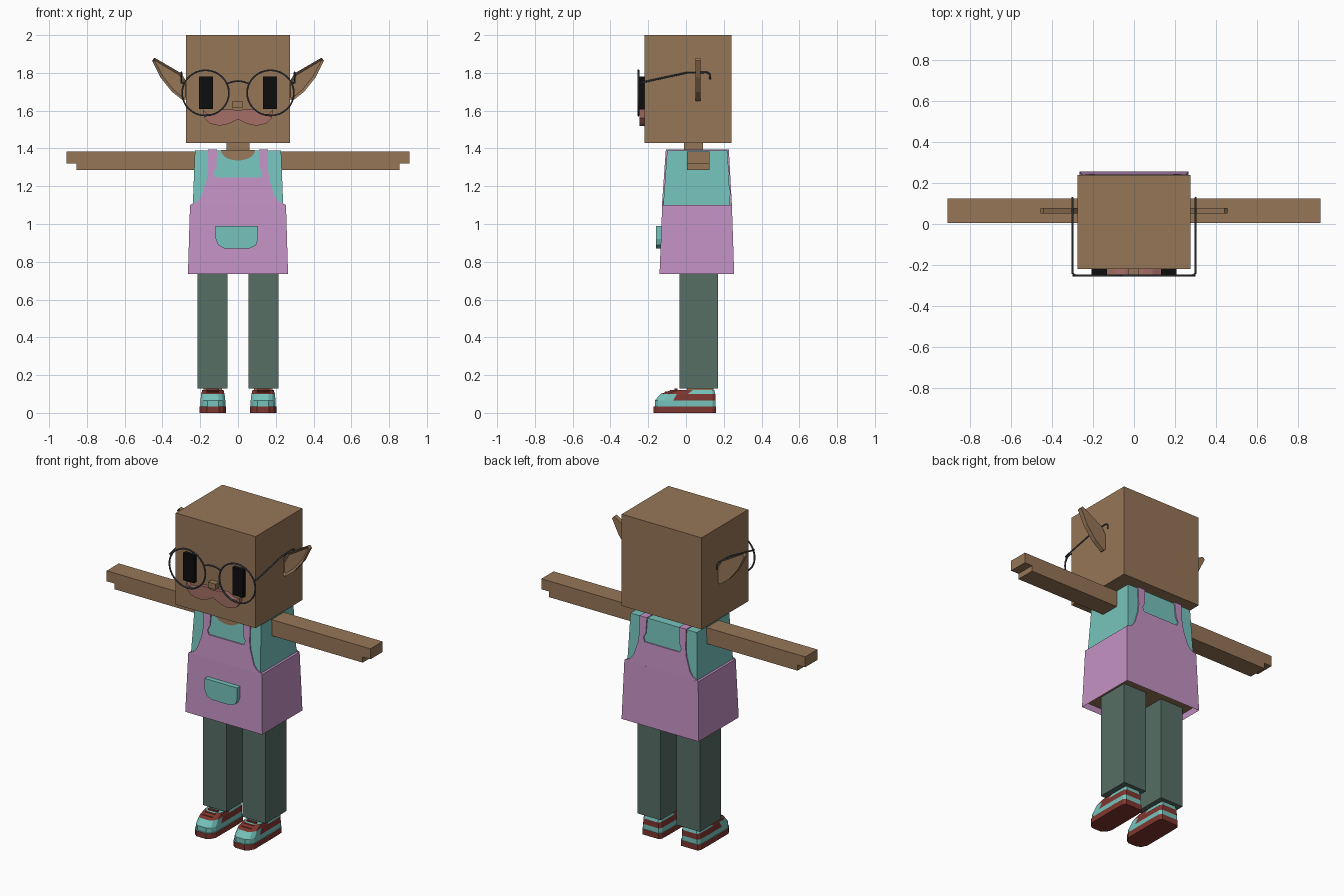
import bpy, bmesh, math
from mathutils import Vector

cube = bpy.data.objects.get("Cube")
if cube:
    bpy.data.objects.remove(cube, do_unlink=True)


def material(name, code):
    def linear(c):
        return c / 12.92 if c <= 0.04045 else ((c + 0.055) / 1.055) ** 2.4
    col = [linear(int(code[i:i + 2], 16) / 255) for i in range(0, len(code), 2)] + [1.0]
    m = bpy.data.materials.new(name)
    m.use_nodes = True
    m.diffuse_color = col
    m.node_tree.nodes["Principled BSDF"].inputs["Base Color"].default_value = col
    return m


SKIN = material("tan skin", "967657")
TEAL = material("teal cloth", "76C3BC")
PINK = material("orchid apron", "C492C4")
GREEN = material("grey green trousers", "566E65")
RED = material("brick red", "80362F")
HAIR = material("rosy moustache", "A66F67")
BLACK = material("black eyes", "0D0D0D")
STEEL = material("dark steel", "4A4F57")


def finish(name, bm, *mats):
    bmesh.ops.recalc_face_normals(bm, faces=bm.faces)
    me = bpy.data.meshes.new(name)
    bm.to_mesh(me)
    bm.free()
    for m in mats:
        me.materials.append(m)
    ob = bpy.data.objects.new(name, me)
    bpy.context.collection.objects.link(ob)
    return ob


def block(x, y, z, x2=None, y2=None):
    """Box from (min, max) ranges; x2 and y2 are the ranges at the top."""
    bm = bmesh.new()
    bmesh.ops.create_cube(bm, size=1)
    for v in bm.verts:
        top = v.co.z > 0
        xr, yr = (x2 or x, y2 or y) if top else (x, y)
        v.co = (xr[v.co.x > 0], yr[v.co.y > 0], z[top])
    return bm


def prism(pts, y0, y1, slope=0.0, zref=0.0):
    """Extrude an (x, z) outline from y0 to y1, leaning by slope."""
    bm = bmesh.new()
    lean = [slope * (z - zref) for _, z in pts]
    a = [bm.verts.new((x, y0 + d, z)) for (x, z), d in zip(pts, lean)]
    b = [bm.verts.new((x, y1 + d, z)) for (x, z), d in zip(pts, lean)]
    bm.faces.new(a)
    bm.faces.new(b[::-1])
    for i in range(len(pts)):
        j = (i + 1) % len(pts)
        bm.faces.new((a[i], b[i], b[j], a[j]))
    return bm


def both(half):
    """Complete an outline by mirroring its right half."""
    return half + [(-x, z) for x, z in reversed(half) if x > 0]


def wire(name, pts, closed=False):
    cu = bpy.data.curves.new(name, "CURVE")
    cu.dimensions = "3D"
    cu.bevel_depth = 0.005
    cu.bevel_resolution = 1
    cu.use_fill_caps = True
    sp = cu.splines.new("POLY")
    sp.points.add(len(pts) - 1)
    for p, co in zip(sp.points, pts):
        p.co = (*co, 1)
    sp.use_cyclic_u = closed
    cu.materials.append(STEEL)
    ob = bpy.data.objects.new(name, cu)
    bpy.context.collection.objects.link(ob)
    bpy.ops.object.select_all(action="DESELECT")
    ob.select_set(True)
    bpy.context.view_layer.objects.active = ob
    bpy.ops.object.convert(target="MESH")
    bpy.ops.object.shade_smooth_by_angle()


# Head, neck and face
finish("head", block((-.275, .275), (-.22, .24), (1.43, 2)), SKIN)
finish("neck", block((-.06, .06), (-.01, .09), (1.37, 1.44)), SKIN)
finish("nose", block((-.028, .024), (-.255, -.21), (1.615, 1.65)), SKIN)
stache = both([(0, 1.6), (.045, 1.61), (.09, 1.605), (.13, 1.583), (.165, 1.583), (.185, 1.607),
               (.178, 1.56), (.15, 1.532), (.1, 1.52), (.05, 1.53), (0, 1.555)])
finish("moustache", prism(stache, -.245, -.21), HAIR)

# Torso with a scooped neckline
finish("shirt", block((-.24, .24), (-.122, .235), (1.08, 1.39), (-.228, .228), (-.1, .22)), TEAL)
scoop = [(.09 * math.cos(a), 1.391 - .055 * math.sin(a))
         for a in (math.pi * i / 10 for i in range(11))]
finish("neckline", prism(scoop, -.104, -.098, .07, 1.39), SKIN)

# Apron skirt, hollow underneath
bm = block((-.265, .265), (-.14, .255), (.735, 1.1), (-.254, .254), (-.126, .243))
bm.normal_update()
under = min(bm.faces, key=lambda f: f.calc_center_median().z)
bmesh.ops.inset_region(bm, faces=[under], thickness=.01)
bmesh.ops.translate(bm, verts=under.verts, vec=(0, 0, .035))
under.material_index = 1
finish("apron_skirt", bm, PINK, SKIN)

# Apron bib with straps, front and back
bib = both([(0, 1.245), (.12, 1.245), (.13, 1.27), (.115, 1.3), (.11, 1.395), (.16, 1.395),
            (.16, 1.28), (.167, 1.23), (.18, 1.19), (.195, 1.145), (.215, 1.12), (.254, 1.1), (0, 1.1)])
finish("bib_front", prism(bib, -.107, -.1, .07, 1.39), PINK)
finish("bib_back", prism(bib, .22, .227, -.055, 1.39), PINK)
pocket = [(-.118, .99), (.106, .99), (.106, .92), (.095, .888), (.06, .87),
          (-.07, .87), (-.105, .888), (-.118, .92)]
finish("pocket", prism(pocket, -.16, -.125), TEAL)


def shoe(name, cx):
    """Loft one outline through stacked layers: (height, toe y, heel y, half width)."""
    shape = [(0, .45), (.05, .78), (.14, 1), (.3, 1), (.5, 1), (.72, 1), (.95, .97), (1, .8)]
    shape = shape + [(u, -w) for u, w in reversed(shape)]
    layers = [(0, -.172, .158, .07), (.035, -.172, .158, .07), (.035, -.165, .155, .066),
              (.065, -.165, .155, .066), (.1, -.135, .155, .062), (.122, -.075, .15, .056)]
    bm = bmesh.new()
    rings = [[bm.verts.new((cx + w * hw, y0 + u * (y1 - y0), z)) for u, w in shape]
             for z, y0, y1, hw in layers]
    n = len(shape)
    for a, b in zip(rings, rings[1:]):
        for i in range(n):
            j = (i + 1) % n
            bm.faces.new((a[i], a[j], b[j], b[i]))
    bm.faces.new(rings[0])
    bm.faces.new(rings[-1])
    # red sole, teal band and toe, red side panels
    for f in bm.faces:
        c = f.calc_center_median()
        panel = (.07 < c.z < .1 and c.y > -.07) or (.1 < c.z < .12 and c.y < .02)
        f.material_index = 1 if c.z < .034 or panel else 0
    finish(name, bm, TEAL, RED)


for s, side in ((1, "left"), (-1, "right")):
    def span(a, b):
        return (min(s * a, s * b), max(s * a, s * b))

    # Eye
    finish(side + "_eye", block(span(.132, .206), (-.245, -.21), (1.61, 1.78)), BLACK)

    # Pointed ear with a sunken front
    ear = [(.265, 1.665), (.288, 1.652), (.35, 1.7), (.41, 1.775), (.455, 1.865),
           (.442, 1.88), (.3, 1.798), (.265, 1.74)]
    bm = prism([(s * x, z) for x, z in ear], .05, .078)
    bmesh.ops.recalc_face_normals(bm, faces=bm.faces)
    front = min(bm.faces, key=lambda f: f.calc_center_median().y)
    bmesh.ops.inset_region(bm, faces=[front], thickness=.014)
    bmesh.ops.translate(bm, verts=front.verts, vec=(0, .012, 0))
    finish(side + "_ear", bm, SKIN)

    # Arm with a stepped hand
    arm = [(.22, 1.285), (.855, 1.285), (.855, 1.32), (.908, 1.32), (.908, 1.385), (.22, 1.385)]
    finish(side + "_arm", prism([(s * x, z) for x, z in arm], .005, .125), SKIN)

    # Shoulder strap, leg, ankle and shoe
    finish(side + "_strap", block(span(.11, .16), (-.105, .225), (1.385, 1.395)), PINK)
    finish(side + "_trouser_leg", block(span(.055, .215), (-.035, .17), (.128, .78)), GREEN)
    finish(side + "_ankle", block(span(.085, .182), (.005, .145), (.08, .135)), SKIN)
    shoe(side + "_shoe", s * .133)
    finish(side + "_shoe_tongue", block(span(.095, .17), (-.08, .0), (.1, .122),
                                        None, (-.05, .0)), RED)
    for i in range(3):
        y, z = -.11 + i * .025, .112 + i * .009
        finish(f"{side}_lace_{i + 1}", block(span(.1, .166), (y, y + .014), (z - .014, z)), RED)

    # Spectacle rim and temple
    ring = [(s * .172 + .124 * math.cos(a), -.252, 1.694 + .12 * math.sin(a))
            for a in (math.tau * i / 32 for i in range(32))]
    wire(side + "_rim", ring, True)
    wire(side + "_temple", [(s * .285, -.252, 1.745), (s * .3, -.24, 1.748), (s * .3, 0, 1.8),
                            (s * .3, .11, 1.803), (s * .3, .125, 1.795), (s * .3, .128, 1.765)])

wire("glasses_bridge", [(x, -.252, 1.757 - 4 * x * x) for x in (-.06, -.03, 0, .03, .06)])
